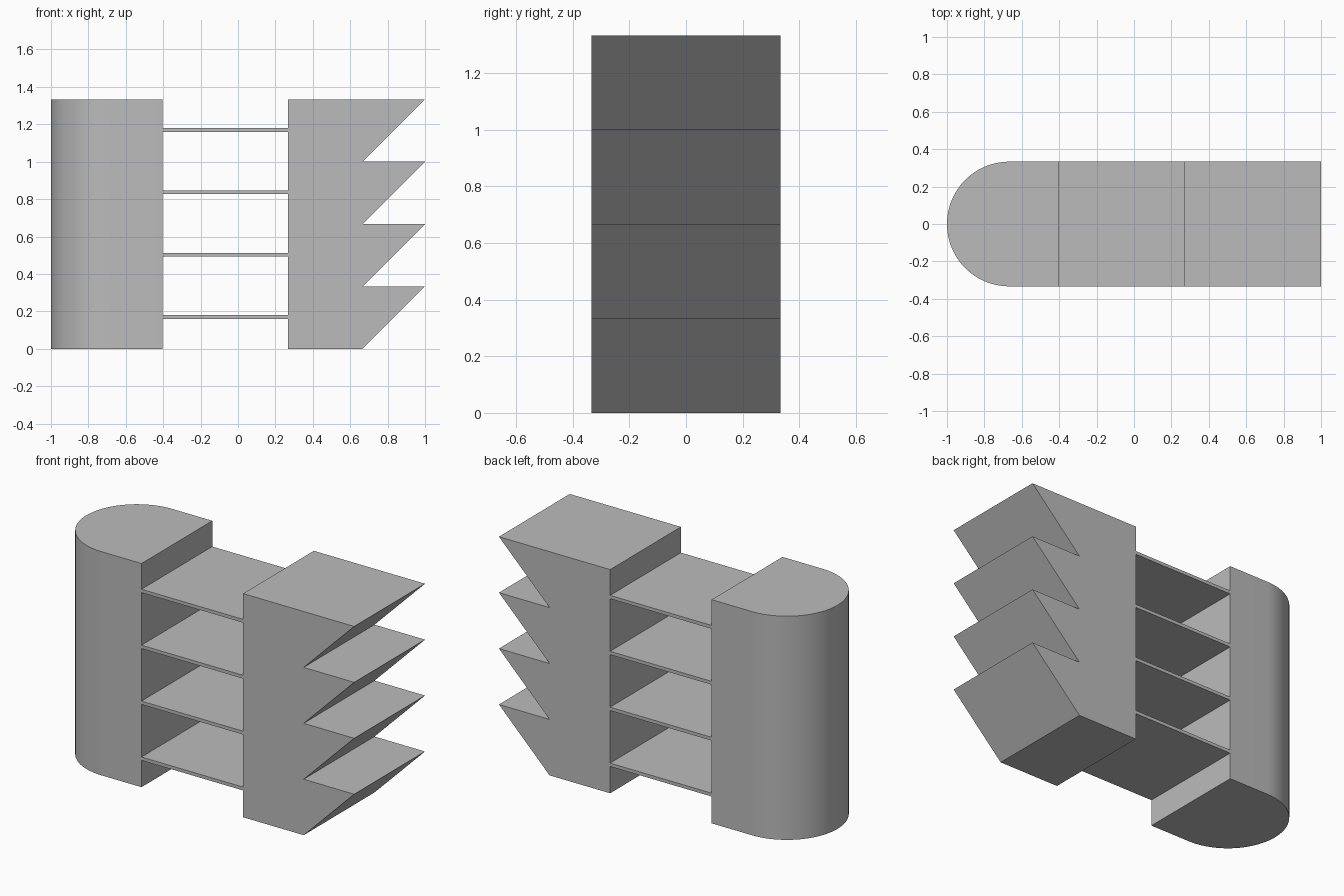
import bpy
import bmesh
from math import sin, cos, pi, radians

cube = bpy.data.objects.get("Cube")
if cube:
    bpy.data.objects.remove(cube, do_unlink=True)

grey = bpy.data.materials.new("light grey")
grey.use_nodes = True
colour = (0.5, 0.5, 0.5, 1)
grey.diffuse_color = colour
grey.node_tree.nodes["Principled BSDF"].inputs["Base Color"].default_value = colour

STEP = 1 / 3        # tooth height, shelf spacing and half depth
HEIGHT = 4 * STEP
LEFT, RIGHT = -0.403, 0.267   # inner faces of the two uprights


def prism(name, points, offset, smooth=False):
    """Extrude a closed outline of 3D points along offset."""
    bm = bmesh.new()
    face = bm.faces.new([bm.verts.new(p) for p in points])
    result = bmesh.ops.extrude_face_region(bm, geom=[face], use_keep_orig=True)
    moved = [g for g in result["geom"] if isinstance(g, bmesh.types.BMVert)]
    bmesh.ops.translate(bm, vec=offset, verts=moved)
    bmesh.ops.recalc_face_normals(bm, faces=bm.faces)
    mesh = bpy.data.meshes.new(name)
    bm.to_mesh(mesh)
    bm.free()
    mesh.materials.append(grey)
    obj = bpy.data.objects.new(name, mesh)
    bpy.context.collection.objects.link(obj)
    if smooth:
        bpy.ops.object.select_all(action="DESELECT")
        obj.select_set(True)
        bpy.context.view_layer.objects.active = obj
        bpy.ops.object.shade_smooth_by_angle(angle=radians(30))
    return obj


# Upright with a half-round outer end
segments = 48
arc = [(-1 + STEP - STEP * sin(pi * i / segments),
        STEP * cos(pi * i / segments), 0) for i in range(segments + 1)]
prism("rounded_upright", arc + [(LEFT, -STEP, 0), (LEFT, STEP, 0)],
      (0, 0, HEIGHT), smooth=True)

# Upright with a sawtooth outer edge
teeth = []
for i in range(4):
    teeth += [(1 - STEP, -STEP, i * STEP), (1, -STEP, (i + 1) * STEP)]
prism("sawtooth_upright",
      [(RIGHT, -STEP, 0)] + teeth + [(RIGHT, -STEP, HEIGHT)],
      (0, 2 * STEP, 0))

# Thin shelves between the uprights
for i in range(4):
    z = (i + 0.5) * STEP - 0.007
    prism(f"shelf_{i + 1}",
          [(LEFT, -STEP, z), (RIGHT, -STEP, z), (RIGHT, STEP, z), (LEFT, STEP, z)],
          (0, 0, 0.02))
